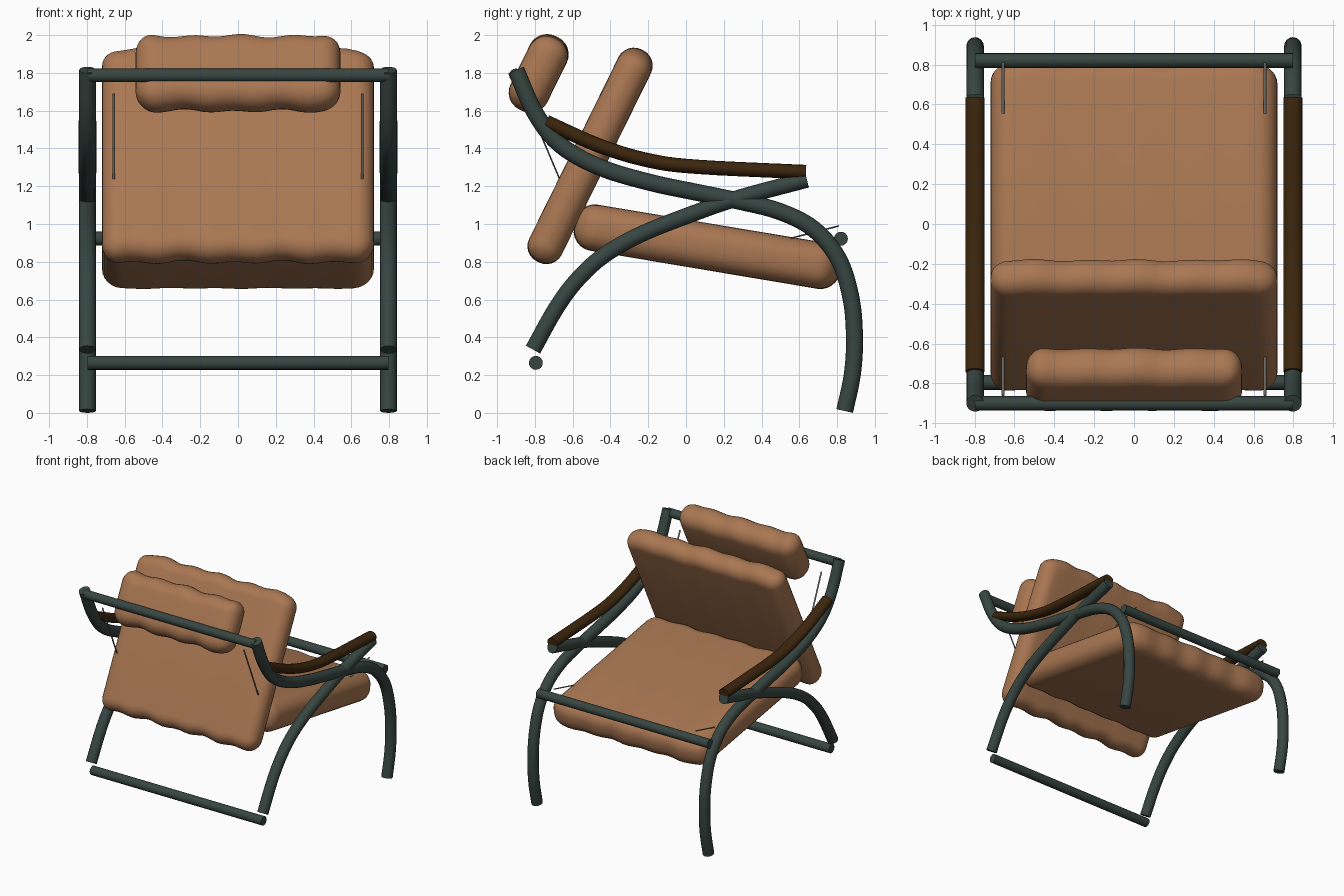
import bpy, bmesh, math
from mathutils import Vector, Matrix

default = bpy.data.objects.get("Cube")
if default:
    bpy.data.objects.remove(default, do_unlink=True)


def material(name, rgb):
    m = bpy.data.materials.new(name)
    m.use_nodes = True
    m.diffuse_color = (*rgb, 1)
    node = next(n for n in m.node_tree.nodes if n.type == 'BSDF_PRINCIPLED')
    node.inputs["Base Color"].default_value = (*rgb, 1)
    node.inputs["Roughness"].default_value = 0.6
    return m


LEATHER = material("tan leather", (0.40, 0.185, 0.085))
METAL = material("dark green metal", (0.038, 0.06, 0.053))
WOOD = material("dark wood", (0.045, 0.019, 0.004))
STRAP = material("grey strap", (0.17, 0.17, 0.15))


def finish(name, bm, mat, angle=50):
    bmesh.ops.recalc_face_normals(bm, faces=bm.faces)
    mesh = bpy.data.meshes.new(name)
    bm.to_mesh(mesh)
    bm.free()
    mesh.materials.append(mat)
    ob = bpy.data.objects.new(name, mesh)
    bpy.context.collection.objects.link(ob)
    bpy.ops.object.select_all(action='DESELECT')
    ob.select_set(True)
    bpy.context.view_layer.objects.active = ob
    bpy.ops.object.shade_smooth_by_angle(angle=math.radians(angle))
    return ob


def smooth_path(pts, steps=5):
    """Catmull-Rom curve through (y, z) points."""
    p = [Vector(q) for q in pts]
    p = [2 * p[0] - p[1]] + p + [2 * p[-1] - p[-2]]
    out = []
    for a, b, c, d in zip(p, p[1:], p[2:], p[3:]):
        for i in range(steps):
            t = i / steps
            out.append(0.5 * (2 * b + (c - a) * t + (2 * a - 5 * b + 4 * c - d) * t ** 2
                              + (3 * b - a - 3 * c + d) * t ** 3))
    return out + [p[-2]]


def side_tube(name, pts, x, rx, rn, mat, sides=16):
    """Sweep an oval section along a path lying in a side plane."""
    path = smooth_path(pts)
    bm = bmesh.new()
    rings = []
    for i, c in enumerate(path):
        t = (path[min(i + 1, len(path) - 1)] - path[max(i - 1, 0)]).normalized()
        ring = []
        for k in range(sides):
            a = math.tau * k / sides
            s = rn * math.sin(a)
            ring.append(bm.verts.new((x + rx * math.cos(a), c.x - t.y * s, c.y + t.x * s)))
        rings.append(ring)
    for r, s in zip(rings, rings[1:]):
        for k in range(sides):
            n = (k + 1) % sides
            bm.faces.new((r[k], r[n], s[n], s[k]))
    bm.faces.new(rings[0])
    bm.faces.new(rings[-1])
    return finish(name, bm, mat)


def cross_bar(name, y, z, half, r):
    bm = bmesh.new()
    bmesh.ops.create_cone(bm, cap_ends=True, segments=16, radius1=r, radius2=r, depth=2 * half,
                          matrix=Matrix.Translation((0, y, z)) @ Matrix.Rotation(math.pi / 2, 4, 'Y'))
    return finish(name, bm, METAL)


def cushion(name, centre, size, tilt, radius, lump):
    """Rounded slab with gently lumpy long edges; tilt turns it about x."""
    bm = bmesh.new()
    bmesh.ops.create_cube(bm, size=1, matrix=Matrix.Diagonal((*size, 1)))
    bmesh.ops.bevel(bm, geom=bm.edges[:], offset=radius, segments=6, profile=0.5, affect='EDGES')
    inner = size[0] / 2 - radius
    cuts = 24
    for i in range(1, cuts):
        bmesh.ops.bisect_plane(bm, geom=bm.verts[:] + bm.edges[:] + bm.faces[:],
                               plane_co=(inner * (2 * i / cuts - 1), 0, 0), plane_no=(1, 0, 0))
    for v in bm.verts:
        side = 1 if v.co.y > 0 else -1
        wave = math.sin(v.co.x * 24 + side) + 0.6 * math.sin(v.co.x * 13 + 2)
        v.co.y += side * lump * wave
        v.co.z *= 1 + lump * wave
    bm.transform(Matrix.Translation(centre) @ Matrix.Rotation(math.radians(tilt), 4, 'X'))
    return finish(name, bm, LEATHER, 60)


# Side frames: two crossing bent tubes and a wooden armrest on each side
LONG_TUBE = [(-.90, 1.815), (-.80, 1.59), (-.667, 1.42), (-.455, 1.30), (-.19, 1.22), (.07, 1.165),
             (.285, 1.12), (.5, 1.065), (.68, .97), (.81, .81), (.875, .6), (.892, .39),
             (.88, .2), (.84, .01)]
CROSS_TUBE = [(.64, 1.235), (.285, 1.14), (.05, 1.06), (-.24, .945), (-.44, .83),
              (-.58, .70), (-.69, .55), (-.81, .335)]
ARMREST = [(-.74, 1.54), (-.455, 1.413), (-.19, 1.335), (.07, 1.302), (.635, 1.275)]
for side, x in (("left", .797), ("right", -.797)):
    side_tube(side + "_long_tube", LONG_TUBE, x, .044, .045, METAL)
    side_tube(side + "_cross_tube", CROSS_TUBE, x, .044, .043, METAL)
    side_tube(side + "_armrest", ARMREST, x, .048, .038, WOOD)
    # Thin straps holding the cushions to the bars
    sx = math.copysign(.657, x)
    side_tube(side + "_back_strap", [(-.86, 1.69), (-.67, 1.24)], sx, .007, .004, STRAP, 8)
    side_tube(side + "_seat_strap", [(.555, .925), (.81, .99)], sx, .007, .004, STRAP, 8)

# Bars joining the two sides
cross_bar("top_bar", -.90, 1.787, .797, .036)
cross_bar("seat_bar", .82, .922, .797, .037)
cross_bar("foot_bar", -.795, .265, .797, .037)

# Upholstery
cushion("seat_cushion", (0, .113, .88), (1.44, 1.41, .245), -9.5, .105, .007)
cushion("back_cushion", (0, -.508, 1.36), (1.44, 1.23, .19), 63.8, .09, .008)
cushion("head_cushion", (0, -.78, 1.797), (1.085, .415, .215), 63.8, .1, .007)
